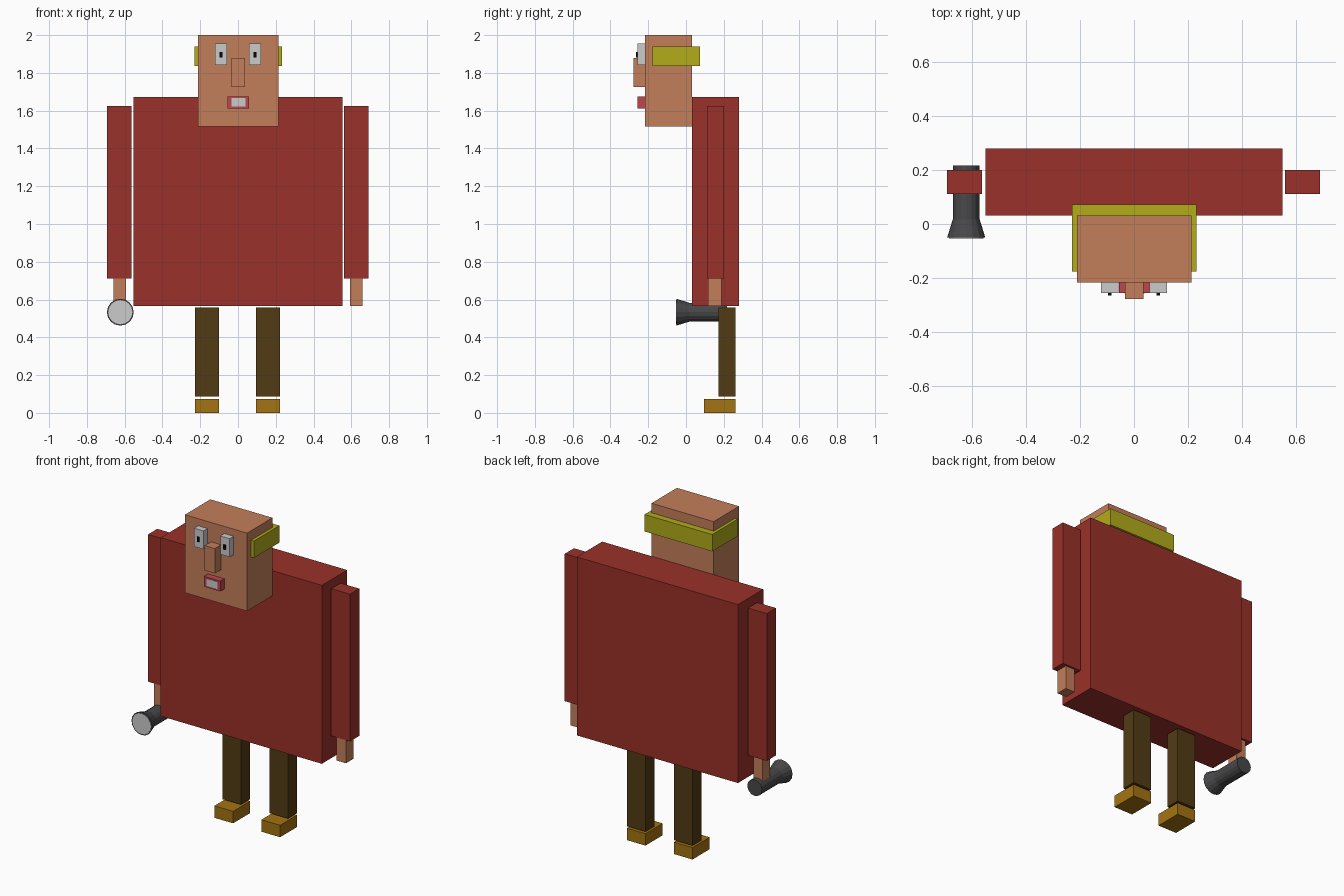
import bpy, bmesh, math
from mathutils import Matrix

if "Cube" in bpy.data.objects:
    bpy.data.objects.remove(bpy.data.objects["Cube"])


def mat(name, r, g, b):
    m = bpy.data.materials.new(name)
    lin = [((c / 255 + 0.055) / 1.055) ** 2.4 if c > 10 else c / 255 / 12.92 for c in (r, g, b)]
    m.diffuse_color = (*lin, 1)
    m.use_nodes = True
    m.node_tree.nodes["Principled BSDF"].inputs["Base Color"].default_value = m.diffuse_color
    return m


RED = mat("red_cloth", 154, 49, 41)
SKIN = mat("skin", 195, 126, 90)
OLIVE = mat("olive", 177, 172, 26)
BROWN = mat("dark_brown", 82, 59, 20)
TAN = mat("tan_leather", 164, 115, 18)
LIP = mat("lip_red", 192, 70, 77)
BLACK = mat("black", 8, 8, 8)
DARK = mat("dark_metal", 72, 72, 74)


def finish(name, bm, material):
    bmesh.ops.recalc_face_normals(bm, faces=bm.faces)
    me = bpy.data.meshes.new(name)
    bm.to_mesh(me)
    bm.free()
    if material:
        me.materials.append(material)
    ob = bpy.data.objects.new(name, me)
    bpy.context.collection.objects.link(ob)
    return ob


def box(name, x, y, z, material=None):
    """Box from (min, max) ranges on each axis."""
    bm = bmesh.new()
    bmesh.ops.create_cube(bm, size=1)
    for v in bm.verts:
        v.co = [r[0] if c < 0 else r[1] for c, r in zip(v.co, (x, y, z))]
    return finish(name, bm, material)


def prism(name, outline, z, material):
    """Extrude a flat xy outline between two heights."""
    bm = bmesh.new()
    face = bm.faces.new([bm.verts.new((px, py, z[0])) for px, py in outline])
    ext = bmesh.ops.extrude_face_region(bm, geom=[face])["geom"]
    bmesh.ops.translate(bm, vec=(0, 0, z[1] - z[0]),
                        verts=[v for v in ext if isinstance(v, bmesh.types.BMVert)])
    return finish(name, bm, material)


def lathe_y(name, profile, cx, cz, material=None, sides=16):
    """Closed stack of rings (y, radius) along the y axis."""
    bm = bmesh.new()
    rings = []
    for y, r in profile:
        rings.append([bm.verts.new((cx + r * math.cos(a), y, cz + r * math.sin(a)))
                      for a in (2 * math.pi * i / sides for i in range(sides))])
    for a, b in zip(rings, rings[1:]):
        for i in range(sides):
            j = (i + 1) % sides
            bm.faces.new((a[i], a[j], b[j], b[i]))
    bm.faces.new(rings[0])
    bm.faces.new(rings[-1])
    return finish(name, bm, material)


# Body and head
box("torso", (-0.552, 0.552), (0.032, 0.28), (0.567, 1.672), RED)
box("head", (-0.212, 0.214), (-0.217, 0.032), (1.517, 2.0), SKIN)

# Headband wraps the back and sides of the head
prism("headband", [(-0.231, -0.177), (-0.212, -0.177), (-0.212, 0.032), (0.214, 0.032),
                   (0.214, -0.177), (0.233, -0.177), (0.233, 0.073), (-0.231, 0.073)],
      (1.836, 1.941), OLIVE)

# Face
box("nose", (-0.034, 0.036), (-0.278, -0.217), (1.726, 1.88), SKIN)
box("mouth", (-0.055, 0.058), (-0.256, -0.217), (1.612, 1.676), LIP)
box("teeth", (-0.035, 0.039), (-0.258, -0.25), (1.622, 1.667))

# Limbs and eyes, one per side
for side, s in (("left", -1), ("right", 1)):
    def span(a, b, shift=0.0):
        return tuple(sorted((s * a + shift, s * b + shift)))
    box(side + "_eye", span(0.058, 0.122), (-0.256, -0.217), (1.842, 1.956))
    box(side + "_pupil", span(0.083, 0.097), (-0.265, -0.25), (1.882, 1.911), BLACK)
    box(side + "_sleeve", span(0.563, 0.692, -0.002), (0.111, 0.201), (0.712, 1.624), RED)
    box(side + "_hand", span(0.594, 0.658), (0.117, 0.189), (0.566, 0.712), SKIN)
    box(side + "_leg", span(0.097, 0.225, -0.003), (0.172, 0.262), (0.086, 0.557), BROWN)
    box(side + "_shoe", span(0.097, 0.225, -0.003), (0.095, 0.262), (0.0, 0.074), TAN)

# Torch held in one hand
lathe_y("torch_body", [(-0.051, 0.071), (0.017, 0.05), (0.218, 0.05)], -0.623, 0.533, DARK)
lathe_y("torch_lens", [(-0.053, 0.064), (-0.048, 0.064)], -0.623, 0.533)
